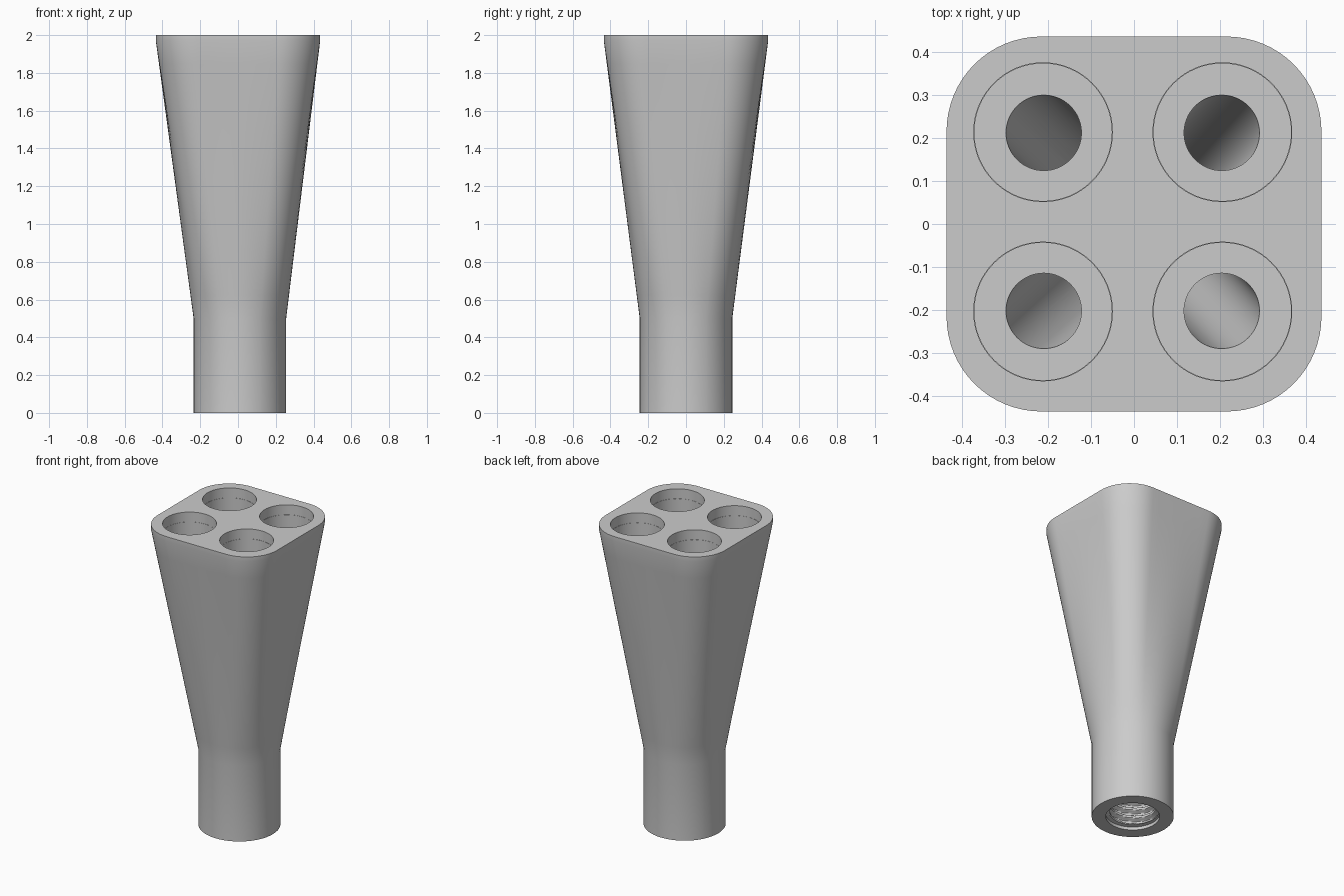
import bpy, bmesh
from math import sin, cos, pi, atan2

if "Cube" in bpy.data.objects:
    bpy.data.objects.remove(bpy.data.objects["Cube"])

grey = bpy.data.materials.new("plain grey")
grey.use_nodes = True
grey.diffuse_color = (0.6, 0.6, 0.6, 1)
grey.node_tree.nodes["Principled BSDF"].inputs["Base Color"].default_value = (0.6, 0.6, 0.6, 1)


def ring(x, y, z, r, n=64):
    return [(x + r * cos(2 * pi * i / n), y + r * sin(2 * pi * i / n), z) for i in range(n)]


def stack(name, rings):
    """Closed solid skinned through a stack of equal-count rings, bottom to top."""
    bm = bmesh.new()
    rows = [[bm.verts.new(p) for p in r] for r in rings]
    n = len(rows[0])
    for a, b in zip(rows, rows[1:]):
        for i in range(n):
            j = (i + 1) % n
            bm.faces.new((a[i], a[j], b[j], b[i]))
    bm.faces.new(rows[0][::-1])
    bm.faces.new(rows[-1])
    mesh = bpy.data.meshes.new(name)
    bm.to_mesh(mesh)
    bm.free()
    mesh.materials.append(grey)
    obj = bpy.data.objects.new(name, mesh)
    bpy.context.collection.objects.link(obj)
    return obj


def cut(target, cutter):
    """Subtract the cutter from the target, then discard it."""
    mod = target.modifiers.new("cut", "BOOLEAN")
    mod.operation, mod.solver, mod.object = "DIFFERENCE", "EXACT", cutter
    bpy.context.view_layer.objects.active = target
    bpy.ops.object.modifier_apply(modifier=mod.name)
    bpy.data.objects.remove(cutter)


# Rounded square outline: corner arcs plus subdivided straight sides
HALF, CORNER, ARC, SIDE = 0.435, 0.22, 16, 8
square = []
for q in range(4):
    c, s = cos(q * pi / 2), sin(q * pi / 2)
    inner = HALF - CORNER
    pts = [(HALF, -inner + 2 * inner * k / SIDE) for k in range(SIDE)]
    pts += [(inner + CORNER * cos(pi / 2 * k / ARC), inner + CORNER * sin(pi / 2 * k / ARC))
            for k in range(ARC)]
    square += [(x * c - y * s, x * s + y * c) for x, y in pts]

# Body: round neck blending into a square head
NECK_X, NECK_R, NECK_TOP, HEAD = 0.01, 0.245, 0.5, 1.97
neck = [(NECK_X + NECK_R * cos(atan2(y, x)), NECK_R * sin(atan2(y, x))) for x, y in square]
rings = [[(x, y, 0) for x, y in neck]]
STEPS = 12
for k in range(STEPS + 1):
    t = k / STEPS
    z = NECK_TOP + t * (HEAD - NECK_TOP)
    rings.append([(a + (c - a) * t, b + (d - b) * t, z) for (a, b), (c, d) in zip(neck, square)])
rings.append([(x, y, 2) for x, y in square])
body = stack("manifold_body", rings)

# Threaded bore in the underside
MAJOR, MINOR, PITCH, DEPTH, N = 0.161, 0.136, 0.055, 0.45, 64
thread = [ring(NECK_X, 0, z, MAJOR, N) for z in (-0.05, 0.02)]
rows = 110
for k in range(1, rows):
    z = 0.02 + (DEPTH - 0.02) * k / rows
    row = []
    for i in range(N):
        wave = sin(2 * pi * (z / PITCH - i / N))
        w = max(0, min(1, 0.5 + 0.8 * wave))
        r = MINOR + (MAJOR - MINOR) * w
        row.append((NECK_X + r * cos(2 * pi * i / N), r * sin(2 * pi * i / N), z))
    thread.append(row)
thread.append(ring(NECK_X, 0, DEPTH, MINOR, N))
cut(body, stack("thread_cutter", thread))

# Four sockets in the head, each with a slanted channel down to the bore
LEDGE, LIP = 1.7, 1.935
for sx in (-1, 1):
    for sy in (-1, 1):
        x, y = -0.003 + 0.208 * sx, 0.005 + 0.208 * sy
        cut(body, stack("socket_cutter", [ring(x, y, LEDGE, 0.1595), ring(x, y, LIP, 0.1595),
                                          ring(x, y, LIP, 0.161), ring(x, y, 2.05, 0.161)]))
        cut(body, stack("channel_cutter", [ring(NECK_X + 0.03 * sx, 0.03 * sy, 0.42, 0.0875),
                                           ring(x, y, LEDGE + 0.01, 0.0875)]))

# Smooth walls with crisp rims
bpy.ops.object.select_all(action="DESELECT")
body.select_set(True)
bpy.context.view_layer.objects.active = body
bpy.ops.object.shade_smooth_by_angle(angle=pi / 6)
